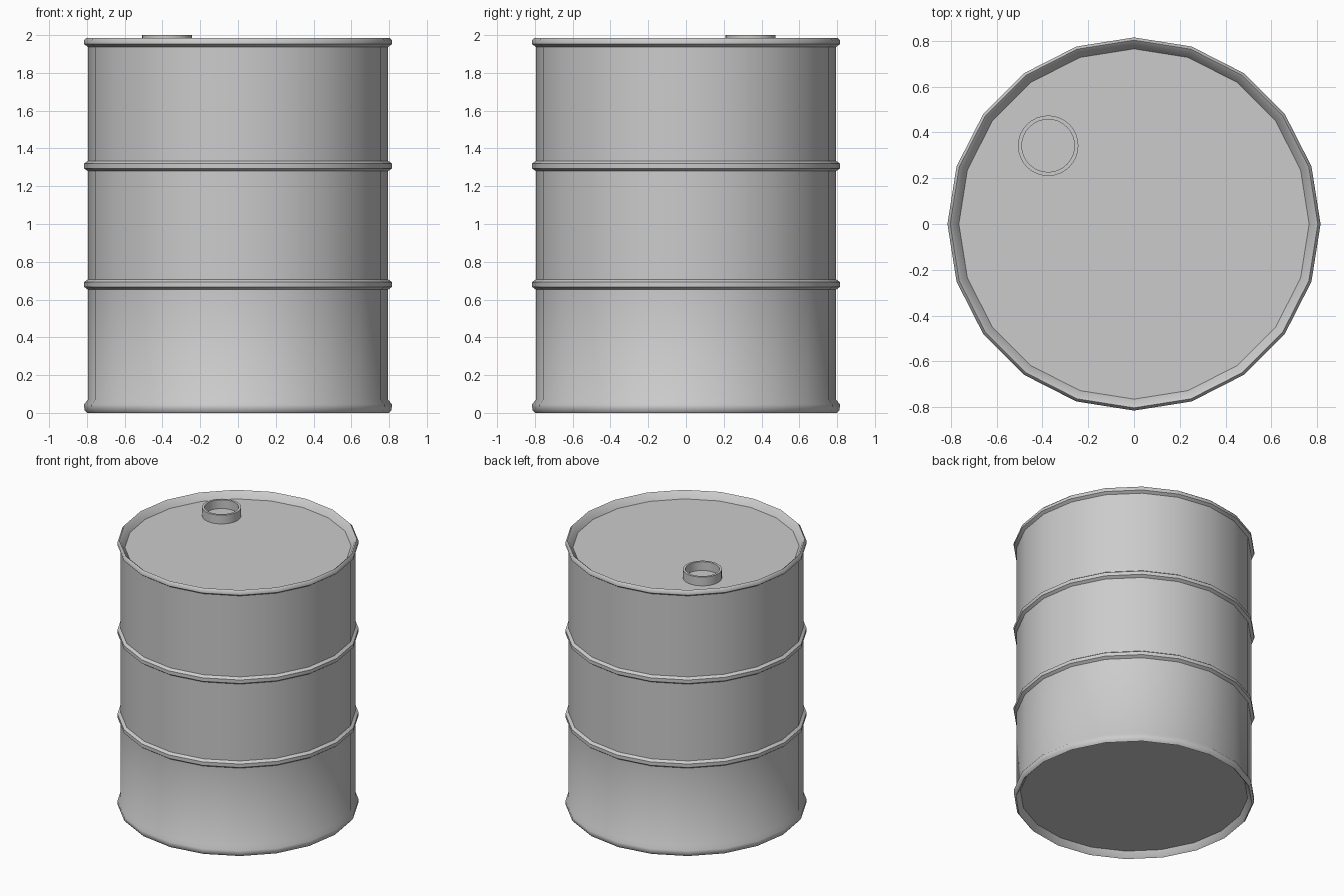
import bpy, bmesh, math

if "Cube" in bpy.data.objects:
    bpy.data.objects.remove(bpy.data.objects["Cube"])


def lathe(name, profile, sides, centre=(0, 0), closed=False):
    """Revolve (radius, z) points; open profiles get end caps."""
    bm = bmesh.new()
    rings = []
    for r, z in profile:
        rings.append([bm.verts.new((centre[0] + r * math.cos(2 * math.pi * i / sides),
                                    centre[1] + r * math.sin(2 * math.pi * i / sides), z))
                      for i in range(sides)])
    pairs = list(zip(rings, rings[1:]))
    if closed:
        pairs.append((rings[-1], rings[0]))
    for a, b in pairs:
        for i in range(sides):
            j = (i + 1) % sides
            bm.faces.new((a[i], a[j], b[j], b[i]))
    if not closed:
        bm.faces.new(rings[0][::-1])
        bm.faces.new(rings[-1])
    bmesh.ops.recalc_face_normals(bm, faces=bm.faces)
    mesh = bpy.data.meshes.new(name)
    bm.to_mesh(mesh)
    bm.free()
    obj = bpy.data.objects.new(name, mesh)
    bpy.context.collection.objects.link(obj)
    bpy.ops.object.select_all(action='DESELECT')
    obj.select_set(True)
    bpy.context.view_layer.objects.active = obj
    bpy.ops.object.shade_smooth_by_angle(angle=math.radians(50))
    return obj


BODY, RIB = 0.795, 0.815


def rib(z):
    return [(BODY, z - 0.027), (RIB, z - 0.013), (RIB, z + 0.013), (BODY, z + 0.027)]


# Drum shell: bottom rim, two ribs, top rim, recessed lid
profile = [(0.77, 0.045), (0.79, 0.01), (0.80, 0.0), (0.813, 0.015), (RIB, 0.045), (BODY, 0.07)]
profile += rib(0.68) + rib(1.307)
profile += [(BODY, 1.938), (RIB, 1.952), (RIB, 1.972), (0.803, 1.985),
            (0.79, 1.975), (0.765, 1.935)]
lathe("drum_body", profile, 20)

# Open filler collar on the lid
lathe("filler_collar", [(0.132, 1.92), (0.132, 2.0), (0.115, 2.0), (0.115, 1.92)],
      32, centre=(-0.375, 0.342), closed=True)
